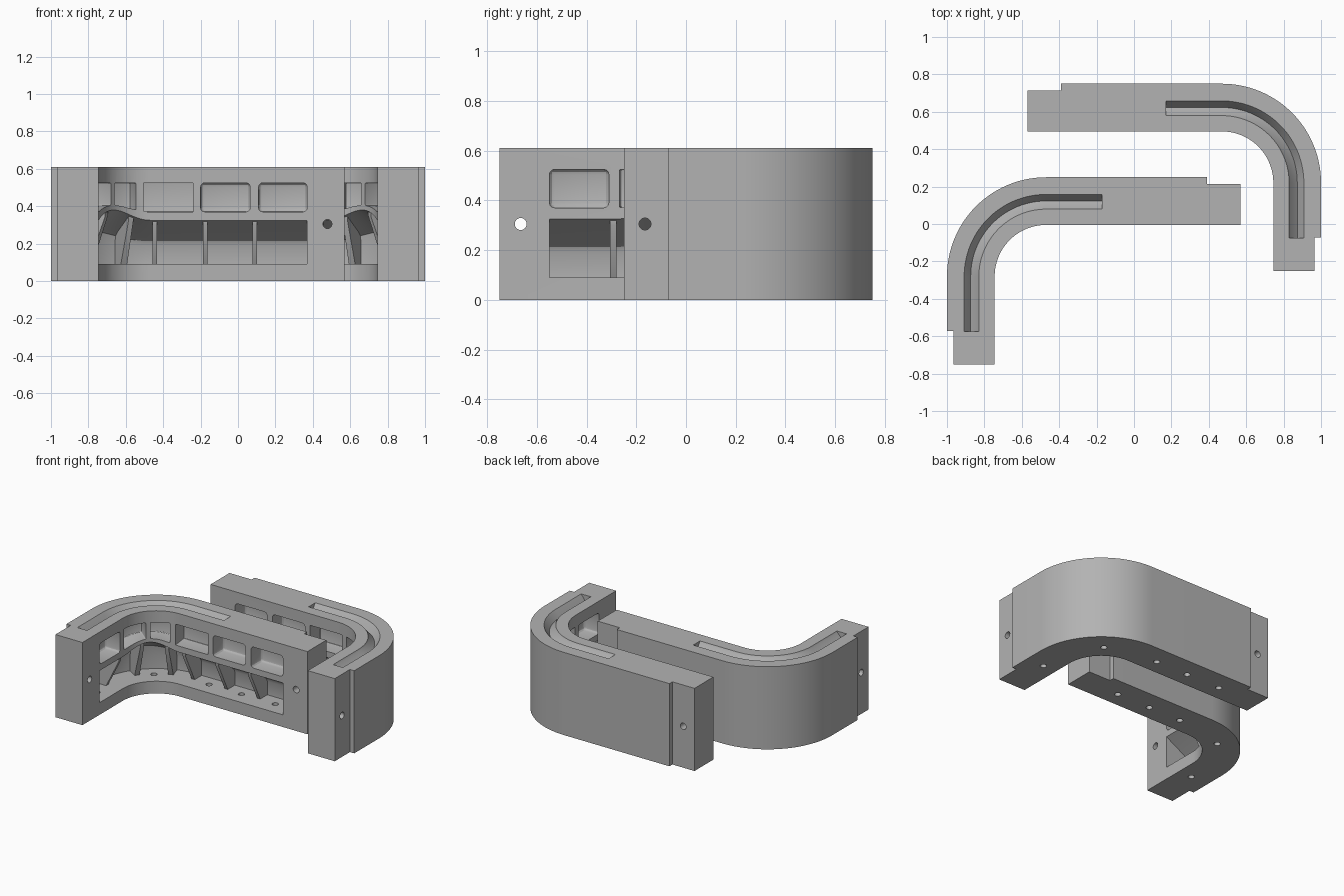
import bpy, bmesh
from math import pi, sin, cos
from mathutils import Matrix, Vector

if "Cube" in bpy.data.objects:
    bpy.data.objects.remove(bpy.data.objects["Cube"], do_unlink=True)

HEIGHT, WIDTH = 0.61, 0.255
CX, CY, R = -0.47, -0.28, 0.275        # bend centre and inner radius
ARC = R * pi / 2
END_LONG, END_SHORT = 1.04, -ARC - 0.47  # path ends, zero at the bend start

grey = bpy.data.materials.new("plain grey")
grey.use_nodes = True
grey.diffuse_color = (0.45, 0.45, 0.45, 1)
grey.node_tree.nodes["Principled BSDF"].inputs["Base Color"].default_value = grey.diffuse_color


def place(s, d, z):
    """Point at path length s along the inner face, depth d into the wall."""
    if s >= 0:
        return Vector((CX + s, CY + R + d, z))
    if s <= -ARC:
        return Vector((CX - R - d, CY + s + ARC, z))
    a = -s / R
    return Vector((CX - (R + d) * sin(a), CY + (R + d) * cos(a), z))


def finish(name, bm):
    bmesh.ops.recalc_face_normals(bm, faces=bm.faces)
    mesh = bpy.data.meshes.new(name)
    bm.to_mesh(mesh)
    bm.free()
    mesh.materials.append(grey)
    obj = bpy.data.objects.new(name, mesh)
    bpy.context.collection.objects.link(obj)
    return obj


def sweep(name, profile, s0, s1, lift=0.0, bevel=0.0):
    """Solid with a (depth, height) profile following the bent path."""
    steps = 28
    inner = [-ARC * i / steps for i in range(steps + 1)]
    stations = [s0] + sorted(s for s in inner if s0 + 0.004 < s < s1 - 0.004) + [s1]
    bm = bmesh.new()
    rings = []
    for s in stations:
        up = lift * sin(pi * s / ARC) ** 2 if -ARC < s < 0 else 0
        rings.append([bm.verts.new(place(s, d, z + (up if 0.2 < z < 0.45 else 0)))
                      for d, z in profile])
    n = len(profile)
    for a, b in zip(rings, rings[1:]):
        for i in range(n):
            j = (i + 1) % n
            bm.faces.new((a[i], a[j], b[j], b[i]))
    bm.faces.new(rings[0])
    bm.faces.new(rings[-1])
    bmesh.ops.recalc_face_normals(bm, faces=bm.faces)
    if bevel:
        sharp = [e for e in bm.edges if e.calc_face_angle(0) > 0.8]
        bmesh.ops.bevel(bm, geom=sharp, offset=bevel, segments=3, profile=0.5,
                        affect='EDGES', clamp_overlap=True)
    return finish(name, bm)


def rod(name, centre, radius, length, axis):
    bm = bmesh.new()
    bmesh.ops.create_cone(bm, cap_ends=True, segments=24, radius1=radius,
                          radius2=radius, depth=length)
    turn = {'X': Matrix.Rotation(pi / 2, 4, 'Y'), 'Y': Matrix.Rotation(pi / 2, 4, 'X'),
            'Z': Matrix.Identity(4)}[axis]
    bm.transform(Matrix.Translation(centre) @ turn)
    return finish(name, bm)


def rect(d0, d1, z0, z1):
    return [(d0, z0), (d1, z0), (d1, z1), (d0, z1)]


def cut(body, cutter):
    cutter.hide_render = True
    mod = body.modifiers.new("cut", 'BOOLEAN')
    mod.operation = 'DIFFERENCE'
    mod.solver = 'EXACT'
    mod.object = cutter
    bpy.context.view_layer.objects.active = body
    bpy.ops.object.modifier_apply(modifier=mod.name)
    bpy.data.objects.remove(cutter, do_unlink=True)


# Bent wall block
body = sweep("bent_wall", rect(0, WIDTH, 0, HEIGHT), END_SHORT, END_LONG)

# Stepped ends on the outer side
cut(body, sweep("long_step", rect(0.22, 0.4, -0.1, 0.8), 0.86, END_LONG + 0.1))
cut(body, sweep("short_step", rect(0.22, 0.4, -0.1, 0.8), END_SHORT - 0.1, -ARC - 0.293))

# Lower slot with a sloping ceiling
slot = [(-0.05, 0.09), (0.2, 0.09), (0.2, 0.19), (0.19, 0.213), (0.165, 0.232),
        (0, 0.325), (-0.05, 0.325)]
cut(body, sweep("lower_slot", slot, -0.702, 0.84, lift=0.055))

# Upper pockets
for s0, s1 in [(0.58, 0.84), (0.27, 0.535), (-0.035, 0.23),
               (-0.209, -0.076), (-0.42, -0.239), (-0.702, -0.462)]:
    cut(body, sweep("pocket", rect(-0.05, 0.12, 0.37, 0.525), s0, s1, lift=0.035, bevel=0.022))

# Groove along the top
groove = [(0.075, 0.63), (0.09, 0.598), (0.128, 0.558), (0.15, 0.592), (0.178, 0.63)]
cut(body, sweep("top_groove", groove, -ARC - 0.295, 0.3))

# Floor holes between the ribs, and cross holes in the stepped ends
ribs = [0.56, 0.295, 0.025, -0.1, -0.26, -0.445]
for s in (0.7, 0.425, 0.16, -0.18, -0.575):
    cut(body, rod("floor_hole", place(s, 0.11, 0.04), 0.022, 0.2, 'Z'))
cut(body, rod("long_end_hole", place(0.948, 0.11, 0.305), 0.024, 0.6, 'Y'))
cut(body, rod("short_end_hole", place(-ARC - 0.385, 0.11, 0.305), 0.024, 0.6, 'X'))

# Gusset ribs, leaning back from the shelf to the floor
gusset = [(0.12, 0.085), (0.21, 0.085), (0.21, 0.215), (0.17, 0.245), (0.012, 0.33),
          (0.012, 0.3)]
parts = [body] + [sweep("rib", gusset, s - 0.0125, s + 0.0125, lift=0.055) for s in ribs]
bpy.ops.object.select_all(action='DESELECT')
for p in parts:
    p.select_set(True)
bpy.context.view_layer.objects.active = body
bpy.ops.object.join()
body.name = "front_bracket"

# Mirrored partner, set further back
partner = body.copy()
partner.data = body.data.copy()
partner.name = "rear_bracket"
bpy.context.collection.objects.link(partner)
partner.data.transform(Matrix.Translation((0, 0.5, 0)) @ Matrix.Scale(-1, 4, (1, 0, 0)))
partner.data.flip_normals()

for obj in (body, partner):
    bpy.ops.object.select_all(action='DESELECT')
    obj.select_set(True)
    bpy.context.view_layer.objects.active = obj
    bpy.ops.object.shade_smooth_by_angle(angle=0.5)
